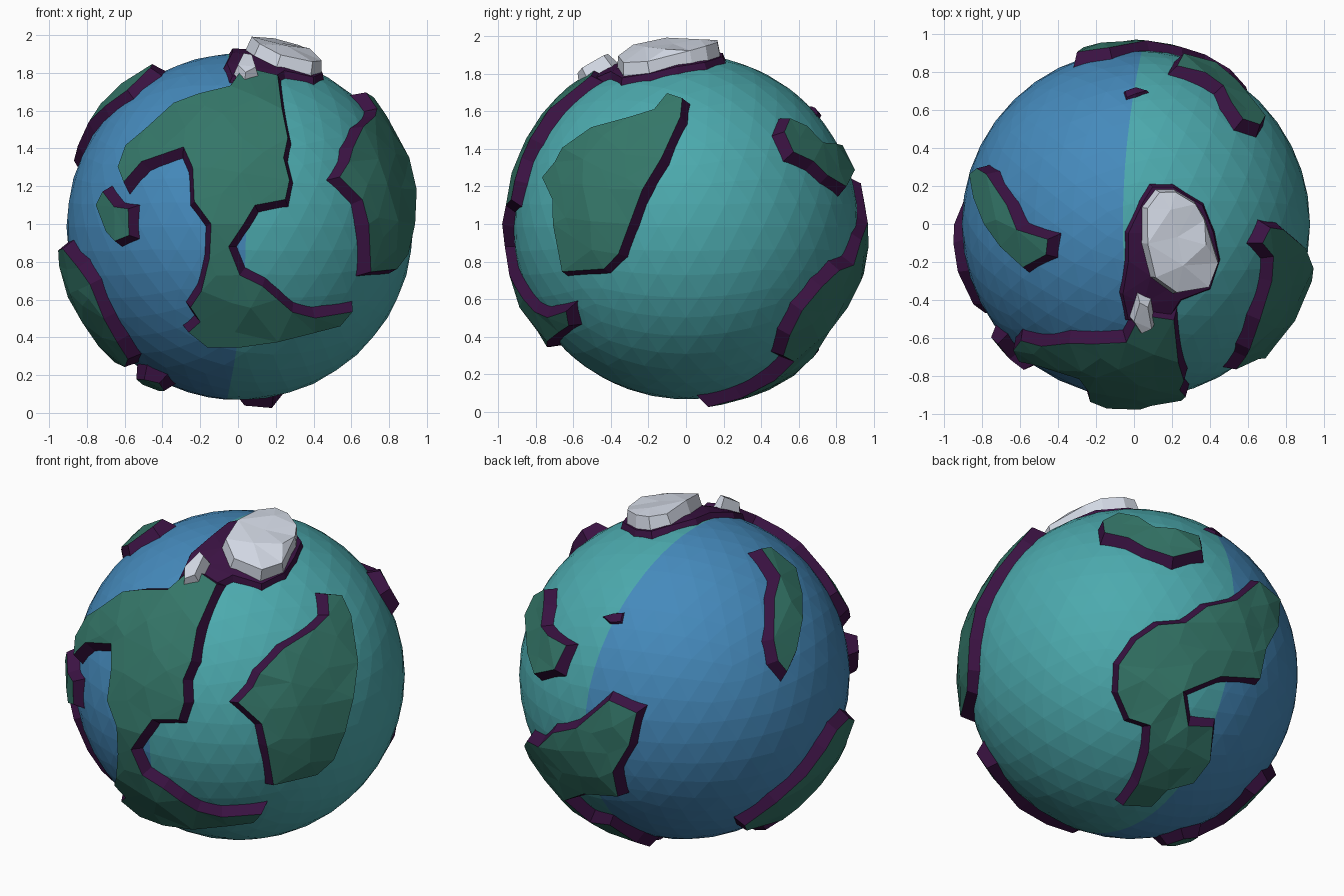
import bpy, bmesh, math, random
from mathutils import Vector
from mathutils.geometry import delaunay_2d_cdt

if "Cube" in bpy.data.objects:
    bpy.data.objects.remove(bpy.data.objects["Cube"])

random.seed(4)
CENTRE = Vector((0.01, 0.0, 0.985))
R_SEA = 0.918


def material(name, rgb):
    m = bpy.data.materials.new(name)
    lin = [((c / 255 + 0.055) / 1.055) ** 2.4 for c in rgb]
    m.diffuse_color = (*lin, 1)
    m.use_nodes = True
    m.node_tree.nodes["Principled BSDF"].inputs["Base Color"].default_value = m.diffuse_color
    return m


TEAL = material("teal sea", (76, 170, 174))
BLUE = material("blue sea", (69, 138, 188))
GREEN = material("land green", (52, 118, 104))
PURPLE = material("cliff purple", (58, 18, 66))
WHITE = material("ice white", (212, 218, 230))


def add_object(name, bm, mats):
    me = bpy.data.meshes.new(name)
    bm.to_mesh(me)
    bm.free()
    for m in mats:
        me.materials.append(m)
    ob = bpy.data.objects.new(name, me)
    ob.location = CENTRE
    bpy.context.collection.objects.link(ob)


# Viewing directions used to place outlines on the globe: azimuth, elevation, height offset
VIEWS = {"front": (0, 0, 0.985), "right": (90, 0, 0.985), "left": (-90, 0, 0.985),
         "top": (0, 90, 0), "bottom": (0, -90, 0), "back_low": (145, -25, 0)}


def direction(view, u, v):
    az, el, v0 = VIEWS[view]
    a, e = math.radians(az), math.radians(el)
    right = Vector((math.cos(a), math.sin(a), 0))
    up = Vector((-math.sin(a) * math.sin(e), math.cos(a) * math.sin(e), math.cos(e)))
    cam = right.cross(up)
    v -= v0
    d = math.sqrt(max(0.0, 0.972 ** 2 - u * u - v * v))
    return (right * u + up * v + cam * d).normalized()


# Raised plate: faceted curved top plus a sloping cliff skirt around the outline
def plate(name, view, pts, top, side, r_top=0.965, r_base=0.895, spread=0.055, rough=0.022):
    dirs = [direction(view, u, v) for u, v in pts]
    c = sum(dirs, Vector()).normalized()
    t1 = c.orthogonal().normalized()
    t2 = c.cross(t1)

    def flat(d):
        k = math.sqrt(2 / (1 + d.dot(c)))
        return Vector((d.dot(t1) * k, d.dot(t2) * k))

    def globe(p, r):
        q = p.length_squared
        s = math.sqrt(max(0, 1 - q / 4))
        return (c * (1 - q / 2) + (t1 * p.x + t2 * p.y) * s) * r

    ring = [flat(d) for d in dirs]
    n = len(ring)
    if sum(ring[i - 1].x * ring[i].y - ring[i].x * ring[i - 1].y for i in range(n)) < 0:
        ring.reverse()
    inner = []
    step = 0.17
    for i in range(-8, 9):
        for j in range(-8, 9):
            p = Vector(((i + 0.5 * (j % 2)) * step, j * step * 0.87))
            p += Vector((random.uniform(-.04, .04), random.uniform(-.04, .04)))
            if min((p - q).length for q in ring) > 0.09:
                inner.append(p)
    heights = [r_top + random.uniform(0, rough) for _ in range(n + len(inner))]
    res = delaunay_2d_cdt(ring + inner, [], [list(range(n))], 1, 1e-5)
    bm = bmesh.new()
    made = {}

    def vert(i):
        if i not in made:
            o = res[3][i]
            made[i] = bm.verts.new(globe(res[0][i], heights[o[0]] if o else r_top))
        return made[i]

    for f in res[2]:
        bm.faces.new([vert(i) for i in f]).material_index = 0
    up, low = [], []
    for i in range(n):
        e1 = (ring[i] - ring[i - 1]).normalized()
        e2 = (ring[(i + 1) % n] - ring[i]).normalized()
        n1 = Vector((e1.y, -e1.x))
        m = n1 + Vector((e2.y, -e2.x))
        m = m.normalized() if m.length > 0.1 else e1
        off = m * (spread / max(0.7, m.dot(n1)))
        up.append(bm.verts.new(globe(ring[i], heights[i])))
        low.append(bm.verts.new(globe(ring[i] + off, r_base)))
    for i in range(n):
        j = (i + 1) % n
        bm.faces.new((up[i], low[i], low[j], up[j])).material_index = 1
    bmesh.ops.remove_doubles(bm, verts=bm.verts, dist=1e-5)
    bmesh.ops.recalc_face_normals(bm, faces=bm.faces)
    add_object(name, bm, [top, side])


# Sea globe, split into a teal and a blue half along a gently bowed meridian
bm = bmesh.new()
bmesh.ops.create_icosphere(bm, subdivisions=4, radius=1)
bmesh.ops.bisect_plane(bm, geom=bm.verts[:] + bm.edges[:] + bm.faces[:], dist=1e-4,
                       plane_co=(0, 0, 0), plane_no=(1, 0, 0))
for f in bm.faces:
    f.material_index = 0 if f.calc_center_median().x > 0 else 1
for v in bm.verts:
    v.co.x += (0.035 - 0.11 * v.co.z ** 2) * (1 - abs(v.co.x))
    v.co = v.co.normalized() * R_SEA
add_object("sea_globe", bm, [TEAL, BLUE])

# Land masses
plate("front_continent", "front", [
    (.02, 1.83), (-.05, 1.73), (-.22, 1.69), (-.35, 1.64), (-.5, 1.51), (-.61, 1.42), (-.64, 1.3),
    (-.61, 1.22), (-.52, 1.33), (-.3, 1.41), (-.25, 1.3), (-.24, 1.12), (-.15, 1.0), (-.16, .82),
    (-.2, .65), (-.26, .56), (-.21, .48), (-.27, .43), (-.17, .35), (0, .35), (.2, .38), (.4, .42),
    (.53, .46), (.59, .54), (.4, .5), (.28, .53), (.2, .6), (.12, .67), (0, .73), (-.06, .88),
    (.02, 1.0), (.08, 1.1), (.24, 1.13), (.26, 1.23), (.23, 1.35), (.25, 1.45), (.22, 1.6),
    (.2, 1.79)], GREEN, PURPLE)
plate("right_continent", "right", [
    (-.1, 1.69), (-.02, 1.66), (-.03, 1.57), (-.13, 1.35), (-.23, 1.18), (-.3, 1.0), (-.36, .84),
    (-.44, .76), (-.65, .75), (-.7, 1.0), (-.71, 1.13), (-.77, 1.25), (-.7, 1.33), (-.65, 1.4),
    (-.5, 1.51), (-.3, 1.57), (-.17, 1.61)], GREEN, PURPLE)
plate("back_continent", "back_low", [
    (.65, .5), (.77, .41), (.76, .25), (.68, .11), (.65, -.06), (.43, -.07), (.21, -.17),
    (.25, -.35), (.4, -.35), (.39, -.53), (.31, -.65), (.17, -.7), (.09, -.79), (-.07, -.78),
    (.0, -.67), (.04, -.5), (.04, -.36), (-.08, -.33), (-.15, -.19), (-.15, -.04), (-.06, .1),
    (.06, .19), (.21, .21), (.34, .32), (.51, .37)], GREEN, PURPLE)
plate("back_right_island", "top", [
    (.25, .89), (.22, .84), (.36, .79), (.46, .73), (.5, .64), (.56, .55), (.65, .52), (.68, .57),
    (.6, .68), (.54, .76), (.42, .85)], GREEN, PURPLE)
plate("upper_left_island", "top", [
    (-.83, .29), (-.78, .26), (-.68, .1), (-.62, -.03), (-.46, -.08), (-.47, -.16), (-.6, -.23),
    (-.72, -.12), (-.8, 0), (-.86, .14), (-.87, .26)], GREEN, PURPLE)
plate("small_front_island", "front", [
    (-.72, 1.17), (-.76, 1.1), (-.71, .96), (-.66, .91), (-.59, .94), (-.59, 1.08), (-.66, 1.09)],
    GREEN, PURPLE, spread=0.045)
plate("lower_left_continent", "left", [
    (.25, .87), (.42, .77), (.47, .68), (.44, .5), (.4, .38), (.34, .29), (.2, .25), (0, .27),
    (-.3, .31), (-.37, .38), (-.27, .52), (-.12, .65), (0, .78), (.1, .86)], GREEN, PURPLE)
plate("bottom_island", "bottom", [
    (-.54, .15), (-.5, .24), (-.43, .26), (-.4, .18), (-.43, .07), (-.51, .05)], GREEN, PURPLE)
plate("tiny_back_islet", "top", [
    (-.06, .735), (0, .75), (.06, .735), (.0, .715), (-.05, .7)], PURPLE, PURPLE,
    r_top=0.925, spread=0.02, rough=0.01)

# Polar ice: purple rock footing, main cap and a small peak
plate("polar_rock", "top", [
    (-.07, -.38), (-.04, -.2), (-.04, -.05), (.04, .12), (.09, .2), (.2, .2), (.36, .1), (.42, -.05),
    (.45, -.2), (.4, -.35), (.24, -.41), (.17, -.52), (-.04, -.52)], PURPLE, PURPLE,
    r_top=0.945, spread=0.04, rough=0.005)
plate("polar_ice_cap", "top", [
    (.06, .08), (.12, .16), (.2, .16), (.3, .1), (.35, .02), (.42, -.2), (.37, -.32), (.21, -.35),
    (.1, -.27), (.06, -.1)], WHITE, WHITE, r_top=1.0, r_base=0.94, spread=0.03, rough=0.022)
plate("small_ice_peak", "top", [
    (.02, -.4), (.06, -.42), (.08, -.53), (.03, -.56), (-.01, -.5)], WHITE, WHITE,
    r_top=1.0, r_base=0.94, spread=0.025, rough=0.015)
